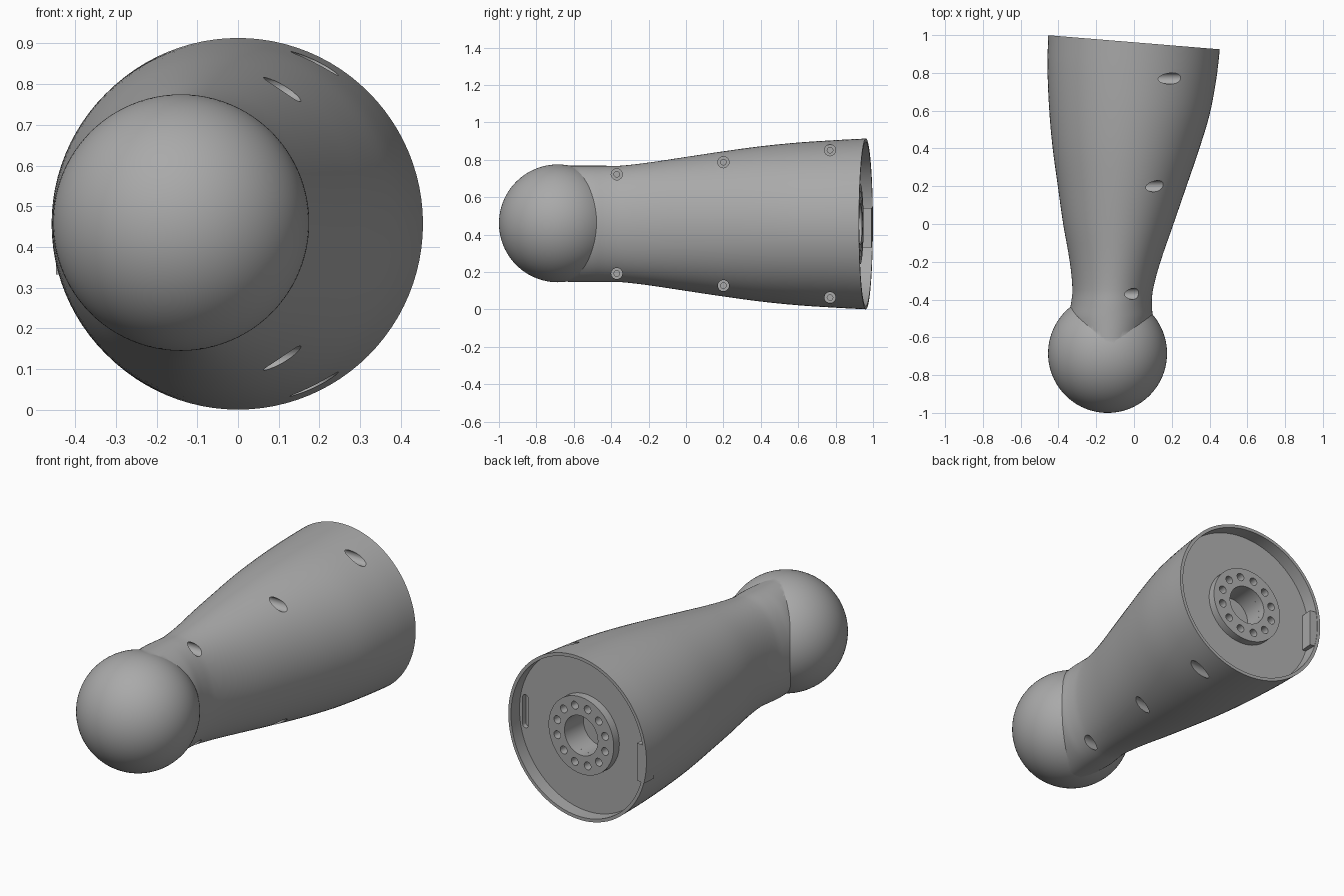
import bpy, bmesh, math
from mathutils import Matrix, Vector

if "Cube" in bpy.data.objects:
    bpy.data.objects.remove(bpy.data.objects["Cube"])

grey = bpy.data.materials.new("plain grey")
grey.use_nodes = True
grey.diffuse_color = (0.4, 0.4, 0.4, 1)
grey.node_tree.nodes["Principled BSDF"].inputs["Base Color"].default_value = (0.4, 0.4, 0.4, 1)

SEG = 96
MID_Z = 0.457
SLOPE = 0.082          # tilt of the open end
RIM_Y = 0.962


def make(name, bm):
    bmesh.ops.recalc_face_normals(bm, faces=bm.faces)
    mesh = bpy.data.meshes.new(name)
    bm.to_mesh(mesh)
    bm.free()
    mesh.materials.append(grey)
    ob = bpy.data.objects.new(name, mesh)
    bpy.context.collection.objects.link(ob)
    return ob


def skin(bm, rings, cap=True):
    """Bridge rings of points with quads; cap both ends or join last to first."""
    vs = [[bm.verts.new(p) for p in ring] for ring in rings]
    pairs = list(zip(vs, vs[1:])) + ([] if cap else [(vs[-1], vs[0])])
    n = len(vs[0])
    for a, b in pairs:
        for i in range(n):
            j = (i + 1) % n
            bm.faces.new((a[i], a[j], b[j], b[i]))
    if cap:
        bm.faces.new(vs[0])
        bm.faces.new(vs[-1])


def lathe(bm, profile, matrix, n=24, cap=True):
    """Spin (radius, height) points about the local z axis."""
    skin(bm, [[matrix @ Vector((r * math.cos(2 * math.pi * i / n),
                                r * math.sin(2 * math.pi * i / n), h))
               for i in range(n)] for r, h in profile], cap)


def boolean(target, tool, operation="DIFFERENCE"):
    tool.hide_render = True
    mod = target.modifiers.new("cut", "BOOLEAN")
    mod.operation, mod.object, mod.solver = operation, tool, "EXACT"
    bpy.context.view_layer.objects.active = target
    bpy.ops.object.modifier_apply(modifier=mod.name)
    bpy.data.objects.remove(tool)


def smooth(ob, angle=30):
    bpy.ops.object.select_all(action="DESELECT")
    ob.select_set(True)
    bpy.context.view_layer.objects.active = ob
    bpy.ops.object.shade_smooth_by_angle(angle=math.radians(angle))


# Limb sections: y, centre x, half width, half height
stations = [
    (-0.63, -0.13, 0.20, 0.311), (-0.50, -0.125, 0.222, 0.311),
    (-0.43, -0.12, 0.215, 0.311), (-0.35, -0.113, 0.213, 0.311),
    (-0.20, -0.10, 0.24, 0.328), (0.0, -0.083, 0.292, 0.358),
    (0.2, -0.064, 0.34, 0.388), (0.4, -0.045, 0.387, 0.415),
    (0.6, -0.025, 0.425, 0.435), (0.8, -0.011, 0.447, 0.448),
    (RIM_Y, 0.0, 0.4545, 0.4565)]


def section(y, cx, a, b):
    tilt = SLOPE * max(0, y / RIM_Y)
    ring = []
    for i in range(SEG):
        t = 2 * math.pi * i / SEG
        dx = a * math.cos(t)
        ring.append((cx + dx, y - tilt * dx, MID_Z + b * math.sin(t)))
    return ring


def spline(points, steps=4):
    pts = [Vector(p) for p in points]
    out = []
    for i in range(len(pts) - 1):
        p0, p1, p2 = pts[max(i - 1, 0)], pts[i], pts[i + 1]
        p3 = pts[min(i + 2, len(pts) - 1)]
        h = p2[0] - p1[0]
        m1 = (p2 - p0) * (h / (p2[0] - p0[0]))
        m2 = (p3 - p1) * (h / (p3[0] - p1[0]))
        for s in range(steps):
            u = s / steps
            out.append(p1 * (2*u**3 - 3*u*u + 1) + m1 * (u**3 - 2*u*u + u)
                       + p2 * (3*u*u - 2*u**3) + m2 * (u**3 - u*u))
    return out + [pts[-1]]


# Limb shell, with a thin lip around the recessed end plate
WALL, DEPTH = 0.018, 0.075
rings = [section(*s) for s in spline(stations)]
y, cx, a, b = stations[-1]
rings.append(section(y, cx, a - WALL, b - WALL))
rings.append([(px, py - DEPTH, pz) for px, py, pz in rings[-1]])
bm = bmesh.new()
skin(bm, rings)
limb = make("limb_shell", bm)

# Ball joint
bm = bmesh.new()
bmesh.ops.create_uvsphere(bm, u_segments=96, v_segments=48, radius=0.315,
                          matrix=Matrix.Translation((-0.14, -0.685, 0.46)))
boolean(limb, make("ball", bm), "UNION")

# Stepped screw holes bored sideways into the +x side
bm = bmesh.new()
for hy, hx, dz in ((-0.37, -0.01, 0.265), (0.2, 0.105, 0.33), (0.77, 0.18, 0.394)):
    for side in (-1, 1):
        m = Matrix.Translation((hx, hy, MID_Z + side * dz)) @ Matrix.Rotation(math.pi / 2, 4, "Y")
        lathe(bm, [(0.015, -0.14), (0.015, -0.08), (0.03, -0.08), (0.03, 0.3)], m)
boolean(limb, make("screw_hole_cutter", bm))

# Frame on the tilted open end: local z points out of the end
angle = math.atan(SLOPE)
s, c = math.sin(angle), math.cos(angle)
frame = Matrix(((c, 0, s, 0), (-s, 0, c, RIM_Y), (0, -1, 0, MID_Z), (0, 0, 0, 1)))

# Central bore and the narrow rounded slot in the end plate
bm = bmesh.new()
lathe(bm, [(0.11, -0.18), (0.11, -0.03)], frame, 48)
outline = []
for i in range(24):
    t = 2 * math.pi * (i + 0.5) / 24
    outline.append((0.405 + 0.018 * math.cos(t),
                    0.018 * math.sin(t) + math.copysign(0.075, math.sin(t))))
skin(bm, [[frame @ Vector((u, v, h)) for u, v in outline] for h in (-0.1, -0.04)])
boolean(limb, make("end_plate_cutter", bm))
smooth(limb)

# Mounting flange with a ring of bolt holes
bm = bmesh.new()
lathe(bm, [(0.11, -0.077), (0.215, -0.077), (0.215, -0.03), (0.11, -0.03)], frame, 64, cap=False)
flange = make("mounting_flange", bm)
bm = bmesh.new()
for i in range(12):
    t = 2 * math.pi * (i + 0.5) / 12
    spot = Matrix.Translation((0.163 * math.cos(t), 0.163 * math.sin(t), 0))
    lathe(bm, [(0.022, -0.1), (0.022, 0.0)], frame @ spot, 20)
boolean(flange, make("bolt_hole_cutter", bm))
smooth(flange)

# Locating key against the inside of the lip
bm = bmesh.new()
bmesh.ops.create_cube(bm, size=1, matrix=frame @ Matrix.Translation((-0.417, 0.02, -0.039))
                      @ Matrix.Diagonal((0.05, 0.21, 0.074, 1)))
make("locating_key", bm)
